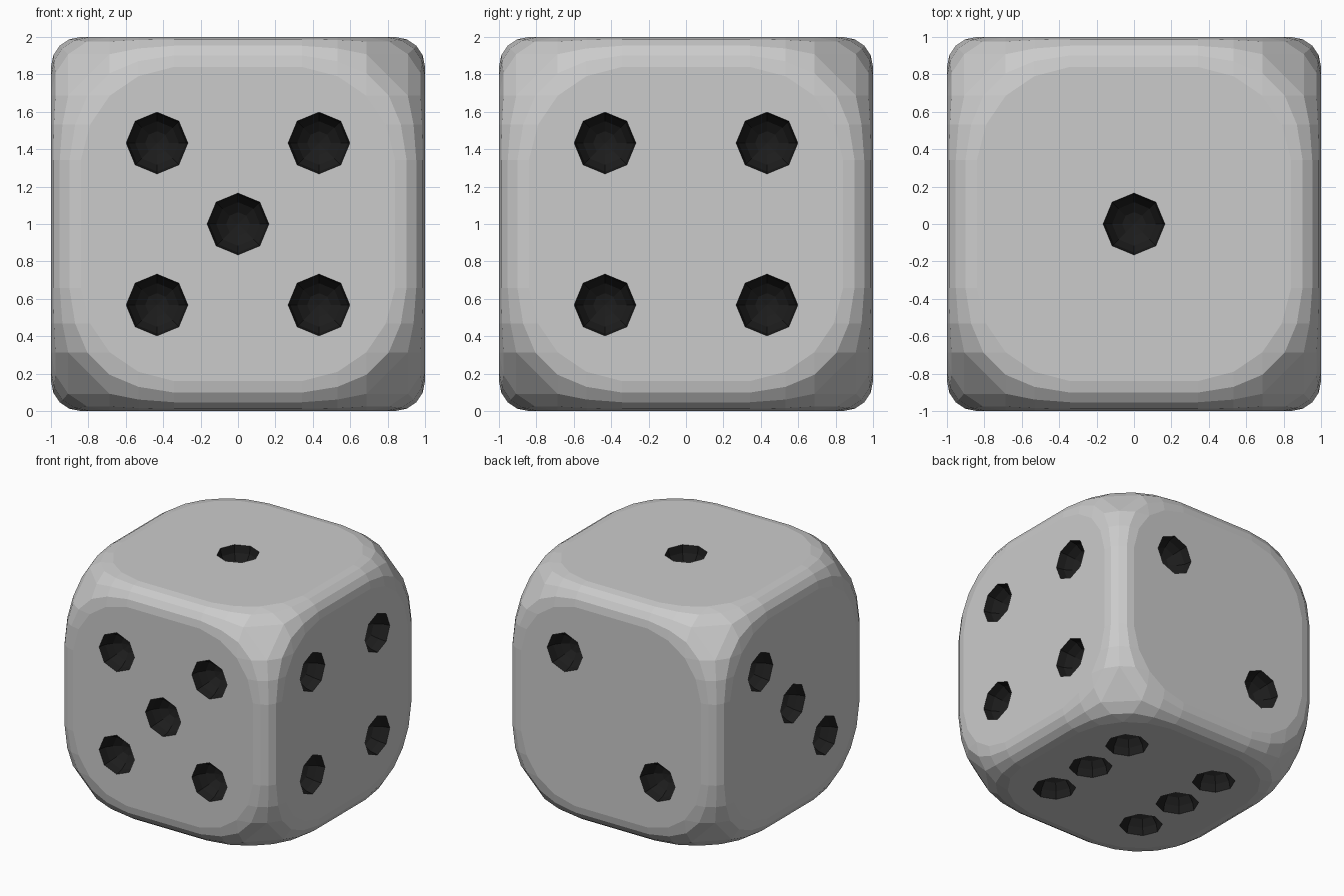
import bpy, bmesh
from math import sin, cos, pi
from mathutils import Vector

if "Cube" in bpy.data.objects:
    bpy.data.objects.remove(bpy.data.objects["Cube"])

ARC = [(0.84, 0.342), (0.79, 0.533), (0.686, 0.686)]   # half of a face's rounded corner
D = 0.433                                              # pip offset
R = 0.165                                              # pip radius

black = bpy.data.materials.new("pip_black")
black.diffuse_color = (0.012, 0.012, 0.012, 1)
black.use_nodes = True
black.node_tree.nodes["Principled BSDF"].inputs["Base Color"].default_value = black.diffuse_color


def make_object(name, bm):
    mesh = bpy.data.meshes.new(name)
    bmesh.ops.recalc_face_normals(bm, faces=bm.faces[:])
    bm.to_mesh(mesh)
    bm.free()
    mesh.materials.append(None)
    mesh.materials.append(black)
    obj = bpy.data.objects.new(name, mesh)
    obj.location.z = 1
    bpy.context.collection.objects.link(obj)
    return obj


# Body: hull of rounded edge sections that widen towards each corner
points = {(0.834, 0.834, 0.834)}
for axis in range(3):
    for a, b in ARC:
        for step in range(5):
            t = step * pi / 8
            p = [0, 0, 0]
            p[axis] = a + (1 - a) * sin(t)
            p[(axis + 1) % 3] = a + (1 - a) * cos(t)
            p[(axis + 2) % 3] = b
            points.add(tuple(round(c, 4) for c in p))

bm = bmesh.new()
for x, y, z in sorted(points):
    for sx in (-1, 1):
        for sy in (-1, 1):
            for sz in (-1, 1):
                bm.verts.new((x * sx, y * sy, z * sz))
bmesh.ops.convex_hull(bm, input=bm.verts[:])
bmesh.ops.delete(bm, geom=[v for v in bm.verts if not v.link_faces], context='VERTS')
bmesh.ops.dissolve_limit(bm, angle_limit=0.01, verts=bm.verts[:], edges=bm.edges[:])
body = make_object("die_body", bm)

# Pips: eight-sided bowls, positions given in each face's (u, v)
X, Y, Z = Vector((1, 0, 0)), Vector((0, 1, 0)), Vector((0, 0, 1))
four = [(-D, -D), (D, -D), (-D, D), (D, D)]
faces = [
    (-Y, X, Z, four + [(0, 0)]),
    (X, Y, Z, four),
    (Z, X, Y, [(0, 0)]),
    (-Z, X, Y, four + [(-D, 0), (D, 0)]),
    (-X, Y, Z, [(D, D), (0, 0), (-D, -D)]),
    (Y, X, Z, [(D, D), (-D, -D)]),
]


def add_bowl(bm, n, u, v, centre):
    profile = [(R * cos(i * pi / 8), -R * sin(i * pi / 8)) for i in range(1, 4)]
    profile.insert(0, (2 * R - profile[0][0], -profile[0][1]))  # flare past the surface
    rings = [[bm.verts.new(centre + n * h + u * (r * cos(k * pi / 4)) + v * (r * sin(k * pi / 4)))
              for k in range(8)] for r, h in profile]
    tip = bm.verts.new(centre - n * R)
    bm.faces.new(rings[0])
    for k in range(8):
        j = (k + 1) % 8
        for lo, hi in zip(rings, rings[1:]):
            bm.faces.new((lo[k], lo[j], hi[j], hi[k]))
        bm.faces.new((rings[-1][k], rings[-1][j], tip))


bm = bmesh.new()
for n, u, v, spots in faces:
    for a, b in spots:
        add_bowl(bm, n, u, v, n + u * a + v * b)
for f in bm.faces:
    f.material_index = 1
cutter = make_object("pip_cutter", bm)
cutter.hide_render = True
cutter.display_type = 'WIRE'

cut = body.modifiers.new("pips", 'BOOLEAN')
cut.operation = 'DIFFERENCE'
cut.solver = 'EXACT'
cut.object = cutter
